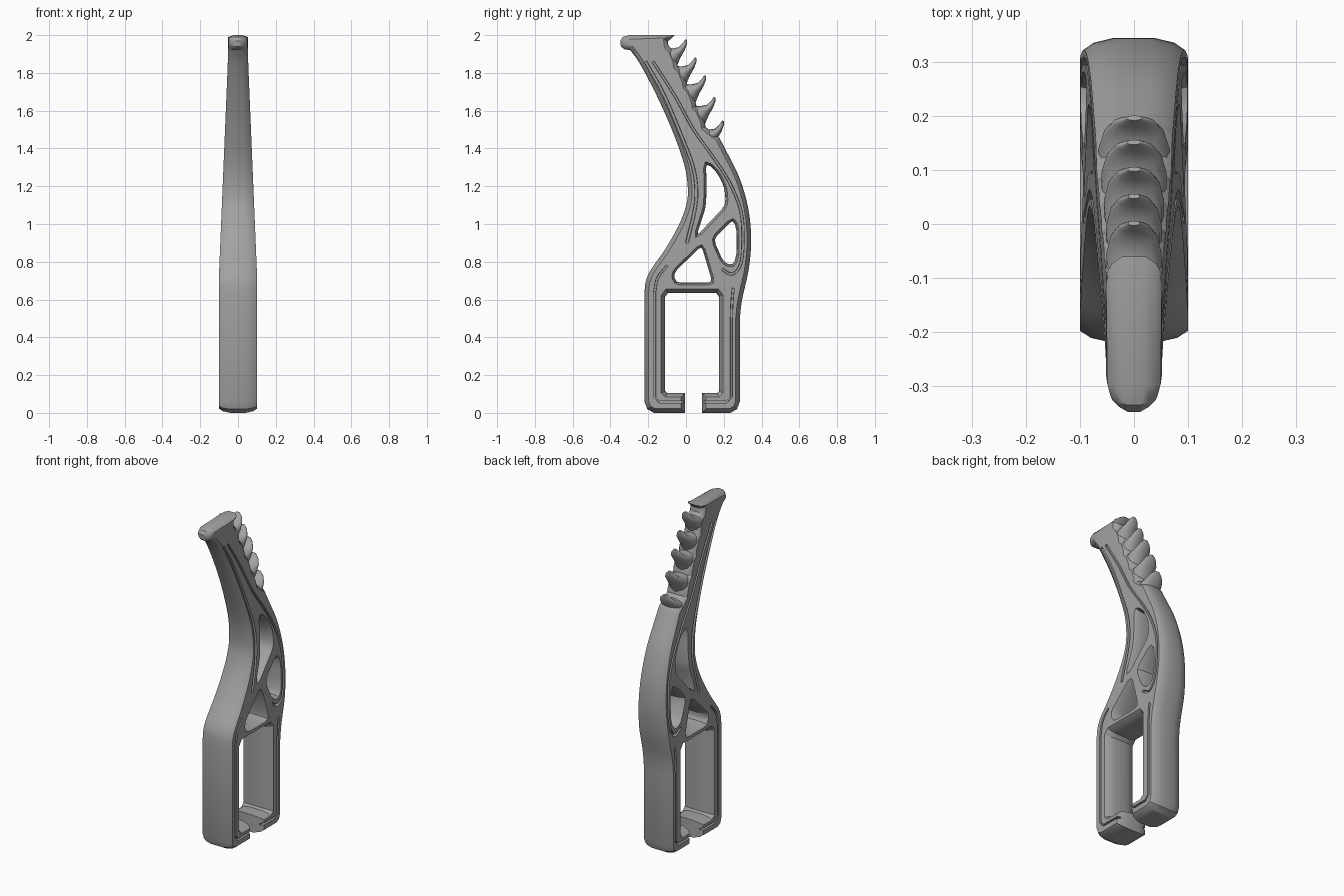
import bpy, bmesh, math
from mathutils import Vector

if "Cube" in bpy.data.objects:
    bpy.data.objects.remove(bpy.data.objects["Cube"])

grey = bpy.data.materials.new("plain grey")
grey.use_nodes = True
grey.diffuse_color = (0.36, 0.36, 0.36, 1)
grey.node_tree.nodes["Principled BSDF"].inputs["Base Color"].default_value = (0.36, 0.36, 0.36, 1)


def half_width(z):
    """Half thickness of the hook, tapering toward the head."""
    t = min(max((z - 0.75) / 1.15, 0), 1)
    return 0.1 - 0.048 * t


def spline(points, steps=4):
    """Smooth run of points through the given ones."""
    p = [Vector(q) for q in points]
    p = [2 * p[0] - p[1]] + p + [2 * p[-1] - p[-2]]
    out = []
    for a, b, c, d in zip(p, p[1:], p[2:], p[3:]):
        for i in range(steps):
            t = i / steps
            out.append(0.5 * (2 * b + (c - a) * t + (2 * a - 5 * b + 4 * c - d) * t * t
                              + (3 * b - a - 3 * c + d) * t ** 3))
    return out + [p[-2]]


def rounded(points, r):
    """Closed loop with each corner cut by a small arc."""
    p = [Vector(q) for q in points]
    out = []
    for i, b in enumerate(p):
        a, c = p[i - 1], p[(i + 1) % len(p)]
        s = b + (a - b).normalized() * min(r, (a - b).length * 0.45)
        e = b + (c - b).normalized() * min(r, (c - b).length * 0.45)
        out += [s, (s + 2 * b + e) / 4, e]
    return out


def shifted(loop, d):
    """Move a closed loop to its left by d."""
    out = []
    for i, b in enumerate(loop):
        u = (b - loop[i - 1]).normalized()
        v = (loop[(i + 1) % len(loop)] - b).normalized()
        n = Vector((-u.y - v.y, u.x + v.x)).normalized()
        out.append(b + n * d / max(n.dot(Vector((-u.y, u.x))), 0.6))
    return out


def finish(bm, name, taper=True):
    if taper:
        for v in bm.verts:
            v.co.x *= half_width(v.co.z) / 0.1
    bmesh.ops.recalc_face_normals(bm, faces=bm.faces)
    me = bpy.data.meshes.new(name)
    bm.to_mesh(me)
    bm.free()
    me.materials.append(grey)
    ob = bpy.data.objects.new(name, me)
    bpy.context.collection.objects.link(ob)
    return ob


def smooth(ob, angle):
    bpy.ops.object.select_all(action="DESELECT")
    ob.select_set(True)
    bpy.context.view_layer.objects.active = ob
    bpy.ops.object.shade_smooth_by_angle(angle=math.radians(angle))


# Side profile: back edge, notched spine, head, front edge, clip opening
pitch = Vector((-0.049, 0.107))
back = spline([(0.285, 0.5), (0.297, 0.6), (0.332, 0.76), (0.345, 0.92), (0.33, 1.08),
               (0.285, 1.24), (0.222, 1.37), (0.175, 1.46)])
notches = [Vector(q) + pitch * n for n in range(5)
           for q in ((0.122, 1.499), (0.103, 1.515), (0.1, 1.54))]
front = spline([(-0.295, 1.92), (-0.245, 1.85), (-0.16, 1.69), (-0.075, 1.5), (-0.01, 1.317),
                (0.01, 1.185), (0, 1.095), (-0.04, 0.99), (-0.11, 0.867), (-0.185, 0.76),
                (-0.212, 0.7), (-0.22, 0.64)])
foot = [Vector(q) for q in ((0.085, 0), (0.235, 0), (0.27, 0.02), (0.285, 0.06))]
head = [Vector(q) for q in ((-0.085, 1.975), (-0.06, 2), (-0.3, 2), (-0.335, 1.99),
                            (-0.348, 1.97), (-0.345, 1.94), (-0.325, 1.925))]
toe = [Vector(q) for q in ((-0.22, 0.06), (-0.205, 0.02), (-0.17, 0), (-0.005, 0),
                           (-0.005, 0.105), (-0.1, 0.105), (-0.11, 0.115), (-0.11, 0.615),
                           (-0.095, 0.635), (0.16, 0.635), (0.175, 0.615), (0.175, 0.115),
                           (0.165, 0.105), (0.085, 0.105))]
outline = foot + back + notches + head + front + toe

# Truss openings, wound the other way round
openings = [
    rounded([(0.105, 1.325), (0.11, 1.2), (0.105, 1.09), (0.055, 0.935), (0.21, 1.1),
             (0.205, 1.19), (0.16, 1.28)][::-1], 0.03),
    rounded([(0.25, 1.025), (0.145, 0.92), (0.2, 0.795), (0.25, 0.78), (0.268, 0.84),
             (0.268, 0.97)][::-1], 0.03),
    rounded([(0.082, 0.885), (-0.065, 0.74), (-0.055, 0.69), (0.14, 0.69)][::-1], 0.025),
]

# Body: crowned slab, filled on both sides
bm = bmesh.new()
layers = [(-1, 0.022), (-0.8, 0.009), (-0.4, 0), (0.4, 0), (0.8, 0.009), (1, 0.022)]
caps = {-1: [], 1: []}
for k, loop in enumerate([outline] + openings):
    rings = []
    for f, d in layers:
        pts = shifted(loop, d if k == 0 else -0.6 * d)
        if k:
            pts = shifted(loop, 0.6 * d)
        ring = [bm.verts.new((0.1 * f, p.x, p.y)) for p in pts]
        rings.append(ring)
        if abs(f) == 1:
            caps[f] += [bm.edges.new((ring[i - 1], ring[i])) for i in range(len(ring))]
    for r, s in zip(rings, rings[1:]):
        for i in range(len(r)):
            bm.faces.new((r[i - 1], r[i], s[i], s[i - 1]))
for f, edges in caps.items():
    bmesh.ops.triangle_fill(bm, edges=edges, use_beauty=True, normal=(f, 0, 0))
for v in bm.verts:
    # Narrow the nose in plan
    if v.co.z > 1.85 and v.co.y < -0.27:
        v.co.x *= 1 - 0.45 * ((-0.27 - v.co.y) / 0.08) ** 2
body = finish(bm, "hook_body")

# Grooves along both sides
grooves = [
    (spline([(-0.215, 1.86), (-0.12, 1.69), (-0.03, 1.48), (0.035, 1.31), (0.055, 1.18),
             (0.045, 1.07), (0.005, 0.9)]), 0.022),
    (spline([(-0.175, 1.86), (-0.06, 1.68), (0.04, 1.5), (0.14, 1.36), (0.23, 1.22),
             (0.29, 1.07), (0.302, 0.92), (0.29, 0.79), (0.245, 0.735), (0.19, 0.76)]), 0.018),
    (spline([(-0.1, 0.78), (-0.15, 0.715), (-0.166, 0.64)])
     + [Vector(q) for q in ((-0.166, 0.085), (-0.14, 0.058), (0.03, 0.058))], 0.016),
    (spline([(0.25, 0.66), (0.243, 0.58), (0.24, 0.5)])
     + [Vector(q) for q in ((0.24, 0.085), (0.215, 0.058), (0.05, 0.058))], 0.016),
]
for path, width in grooves:
    bm = bmesh.new()
    for side in (-1, 1):
        rings = []
        for i, p in enumerate(path):
            t = (path[min(i + 1, len(path) - 1)] - path[max(i - 1, 0)]).normalized()
            n = Vector((-t.y, t.x)) * width / 2
            rings.append([bm.verts.new((side * x, q.x, q.y)) for x, q in
                          ((0.08, p - n * 0.6), (0.08, p + n * 0.6), (0.13, p + n), (0.13, p - n))])
        for r, s in zip(rings, rings[1:]):
            for j in range(4):
                bm.faces.new((r[j - 1], r[j], s[j], s[j - 1]))
        bm.faces.new(rings[0])
        bm.faces.new(rings[-1])
    cutter = finish(bm, "groove_cutter")
    cutter.hide_render = True
    mod = body.modifiers.new("groove", "BOOLEAN")
    mod.object, mod.operation, mod.solver = cutter, "DIFFERENCE", "EXACT"
    bpy.context.view_layer.update()
    cut = bpy.data.meshes.new_from_object(body.evaluated_get(bpy.context.evaluated_depsgraph_get()))
    body.modifiers.clear()
    body.data = cut
    bpy.data.objects.remove(cutter)
smooth(body, 28)

# Curved scoop teeth up the spine: outer point, inner point, half width
sections = [((-0.06, -0.16), (-0.13, -0.04), 0.066), ((-0.035, -0.1), (-0.085, -0.052), 0.066),
            ((-0.012, -0.06), (-0.044, -0.044), 0.056), ((0, -0.028), (-0.022, -0.022), 0.038),
            ((0.001, -0.006), (-0.008, -0.002), 0.014)]
tips = [(0.2, 1.55), (0.155, 1.675), (0.105, 1.79), (0.055, 1.885), (0.005, 1.98)]
for n, tip in enumerate(tips):
    bm = bmesh.new()
    rings = []
    for outer, inner, w in sections:
        o, i = Vector(outer) + Vector(tip), Vector(inner) + Vector(tip)
        w *= half_width(tip[1]) / 0.067
        ring = []
        for k in range(16):
            a = math.tau * k / 16
            c = (o + i) / 2 + (o - i) / 2 * math.cos(a)
            ring.append(bm.verts.new((w * math.sin(a), c.x, c.y)))
        rings.append(ring)
    for r, s in zip(rings, rings[1:]):
        for k in range(16):
            bm.faces.new((r[k - 1], r[k], s[k], s[k - 1]))
    bm.faces.new(rings[0])
    bm.faces.new(rings[-1])
    smooth(finish(bm, f"tooth_{n + 1}", taper=False), 50)
